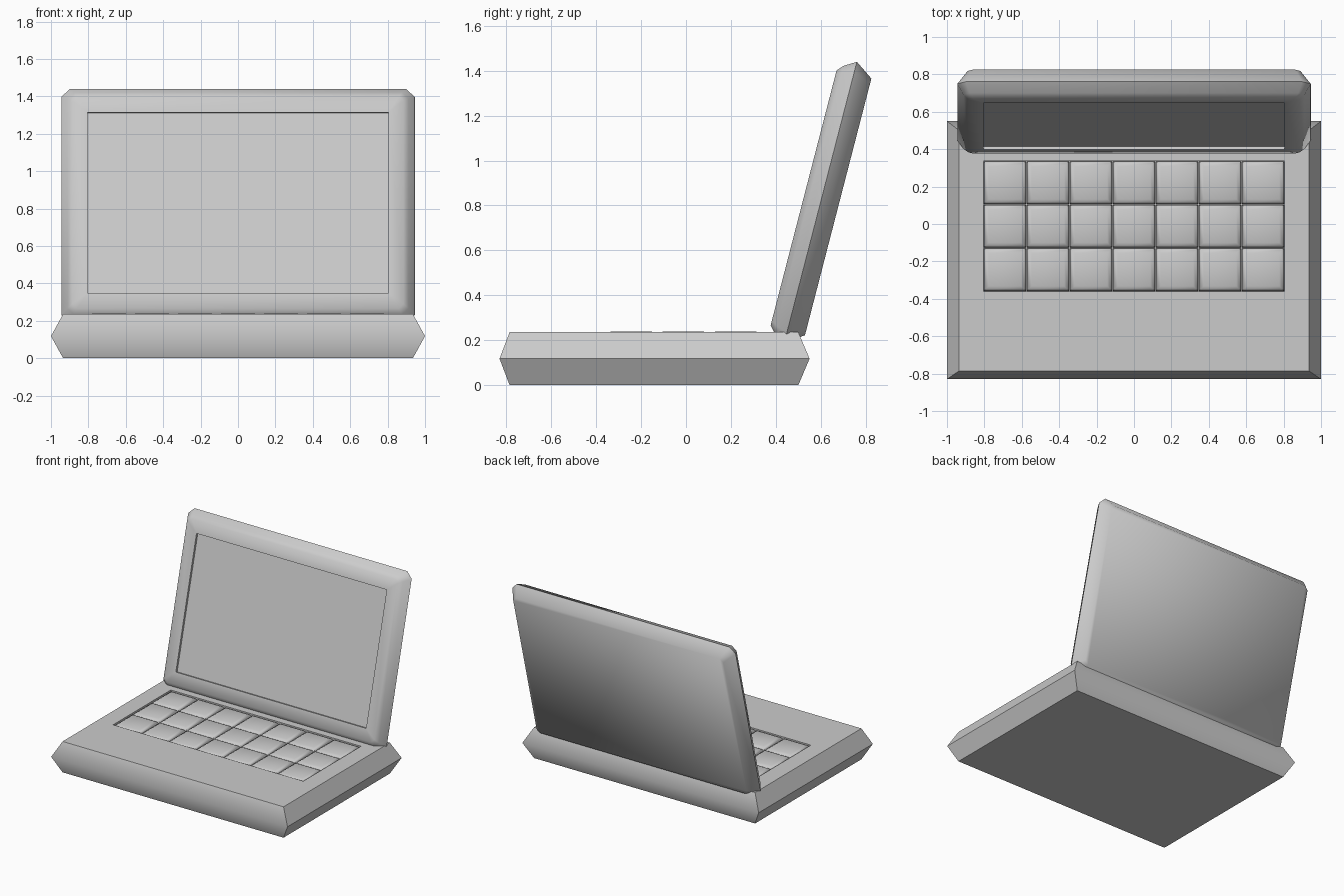
import bpy
import bmesh
import math
from mathutils import Matrix

if "Cube" in bpy.data.objects:
    bpy.data.objects.remove(bpy.data.objects["Cube"], do_unlink=True)

grey = bpy.data.materials.new("plain grey")
grey.use_nodes = True
COLOUR = (0.6, 0.6, 0.6, 1)
grey.diffuse_color = COLOUR
grey.node_tree.nodes["Principled BSDF"].inputs["Base Color"].default_value = COLOUR


def ring(half, y0, y1, z, cut=0):
    """Rectangle with optionally cut corners, as eight points."""
    pts = []
    for sx, y, sy in ((1, y0, 1), (1, y1, -1), (-1, y1, -1), (-1, y0, 1)):
        pair = [(sx * (half - cut), y, z), (sx * half, y + sy * cut, z)]
        pts += pair if sx * sy > 0 else pair[::-1]
    return pts


def add_loft(bm, rings):
    """Skin a stack of rings and cap both ends."""
    loops = [[bm.verts.new(p) for p in r] for r in rings]
    for a, b in zip(loops, loops[1:]):
        for i in range(len(a)):
            j = (i + 1) % len(a)
            bm.faces.new((a[i], a[j], b[j], b[i]))
    bm.faces.new(loops[0][::-1])
    bm.faces.new(loops[-1])


def finish(bm, name, angle, matrix=None):
    bmesh.ops.remove_doubles(bm, verts=bm.verts, dist=0.0001)
    bmesh.ops.recalc_face_normals(bm, faces=bm.faces)
    if matrix:
        bm.transform(matrix)
    mesh = bpy.data.meshes.new(name)
    bm.to_mesh(mesh)
    bm.free()
    mesh.materials.append(grey)
    obj = bpy.data.objects.new(name, mesh)
    bpy.context.collection.objects.link(obj)
    bpy.ops.object.select_all(action="DESELECT")
    obj.select_set(True)
    bpy.context.view_layer.objects.active = obj
    bpy.ops.object.shade_smooth_by_angle(angle=math.radians(angle))
    return obj


# Base with a pointed rim and a sunken keyboard well
KEY_X, KEY_Y0, KEY_Y1 = 0.805, -0.36, 0.337
TOP = 0.236
bm = bmesh.new()
add_loft(bm, [
    ring(0.935, -0.785, 0.50, 0),
    ring(1.0, -0.83, 0.55, TOP / 2),
    ring(0.935, -0.785, 0.50, TOP),
    ring(KEY_X, KEY_Y0, KEY_Y1, TOP),
    ring(KEY_X, KEY_Y0, KEY_Y1, TOP - 0.03),
])
finish(bm, "base", 48)

# Keys with pillowed tops
COLS, ROWS = 7, 3
px, py = 2 * KEY_X / COLS, (KEY_Y1 - KEY_Y0) / ROWS
for r in range(ROWS):
    for c in range(COLS):
        bm = bmesh.new()
        rings = []
        for inset, z in ((0.002, -0.03), (0.002, -0.018), (0.012, -0.004), (0.028, 0.004)):
            rings.append(ring(px / 2 - inset, inset - py / 2, py / 2 - inset, TOP + z))
        add_loft(bm, rings)
        centre = Matrix.Translation((-KEY_X + (c + 0.5) * px, KEY_Y0 + (r + 0.5) * py, 0))
        finish(bm, f"key_{r + 1}_{c + 1}", 60, centre)

# Tilted lid with a recessed screen, lofted from back to front
LID_X, U0, U1 = 0.945, 0.292, 1.584
bm = bmesh.new()
rings = []
for inset, z in ((0.056, -0.457), (0, -0.376), (0.033, -0.322), (0.06, -0.298)):
    rings.append(ring(LID_X - inset, U0 + inset, U1 - inset, z, 0.045 - inset / 3))
for z in (-0.298, -0.315):
    rings.append(ring(0.805, 0.438, 1.435, z))
add_loft(bm, rings)
finish(bm, "lid", 56, Matrix.Rotation(math.radians(75.5), 4, "X"))
